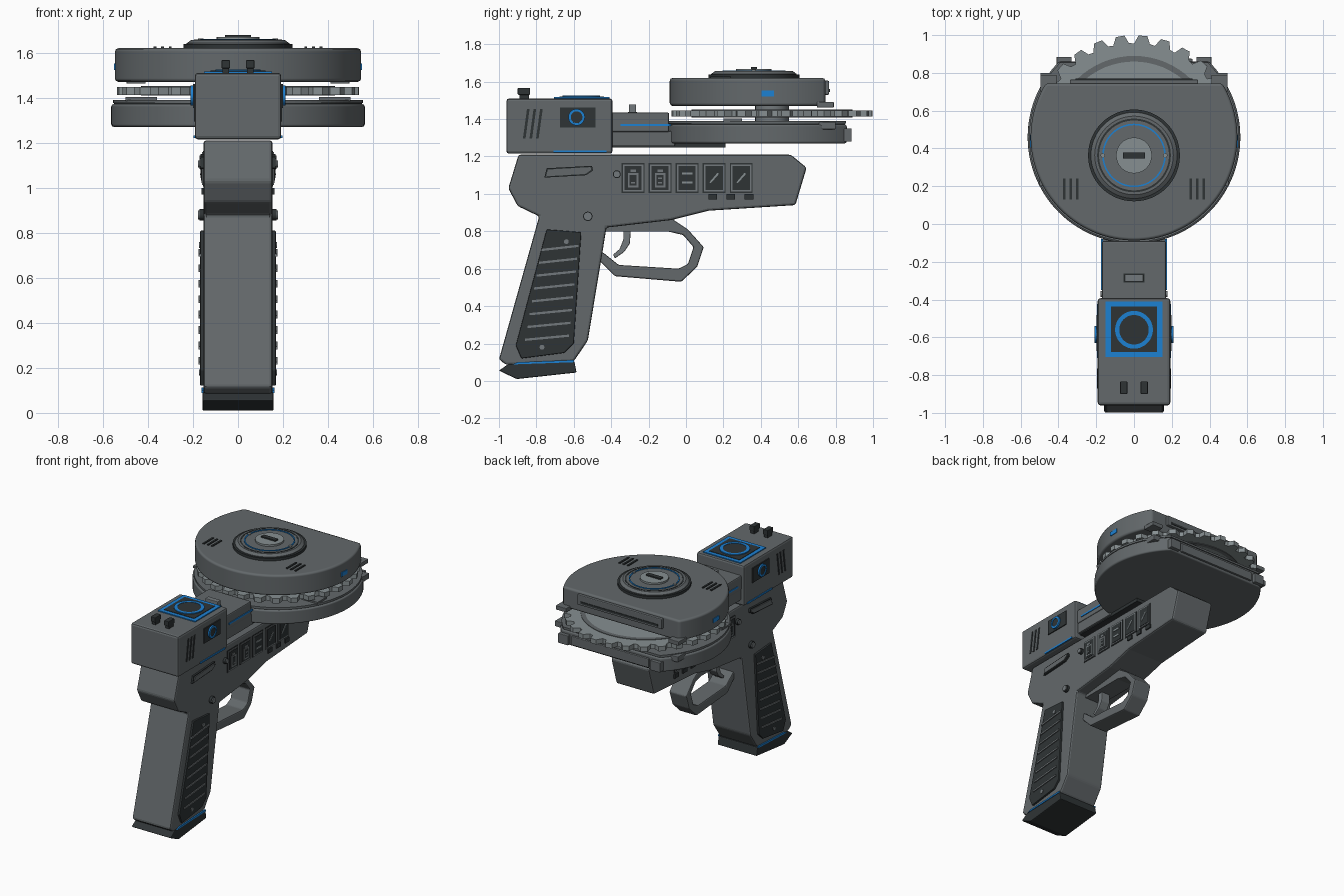
import bpy, bmesh
from math import sin, cos, pi, asin
from mathutils import Vector

if "Cube" in bpy.data.objects:
    bpy.data.objects.remove(bpy.data.objects["Cube"])


def material(name, rgb):
    m = bpy.data.materials.new(name)
    m.use_nodes = True
    m.diffuse_color = (*rgb, 1)
    node = next(n for n in m.node_tree.nodes if n.type == 'BSDF_PRINCIPLED')
    node.inputs["Base Color"].default_value = (*rgb, 1)
    return m


BODY = material("gunmetal grey", (.125, .14, .147))
DARK = material("charcoal", (.028, .034, .036))
BLUE = material("bright blue", (.012, .22, .65))
STEEL = material("light steel", (.24, .275, .285))
MID = material("mid grey", (.17, .19, .2))


def finish(name, bm, mat, bevel=0, smooth=False):
    bmesh.ops.recalc_face_normals(bm, faces=bm.faces)
    me = bpy.data.meshes.new(name)
    bm.to_mesh(me)
    bm.free()
    ob = bpy.data.objects.new(name, me)
    bpy.context.collection.objects.link(ob)
    me.materials.append(mat)
    if smooth:
        bpy.ops.object.select_all(action='DESELECT')
        ob.select_set(True)
        bpy.context.view_layer.objects.active = ob
        bpy.ops.object.shade_smooth_by_angle(angle=pi / 6)
    if bevel:
        mod = ob.modifiers.new("bevel", 'BEVEL')
        mod.width, mod.segments = bevel, 2
        mod.limit_method, mod.angle_limit = 'ANGLE', pi / 9
        mod.harden_normals = smooth
    return ob


def prism(name, pts, lo, hi, axis, mat, bevel=0, smooth=False):
    """Extrude a (y, z) outline along x, or an (x, y) outline along z."""
    bm = bmesh.new()
    place = (lambda p: (lo, *p)) if axis == 'x' else (lambda p: (*p, lo))
    face = bm.faces.new([bm.verts.new(place(p)) for p in pts])
    res = bmesh.ops.extrude_face_region(bm, geom=[face])
    move = Vector((hi - lo, 0, 0) if axis == 'x' else (0, 0, hi - lo))
    bmesh.ops.translate(bm, vec=move, verts=[v for v in res['geom'] if isinstance(v, bmesh.types.BMVert)])
    return finish(name, bm, mat, bevel, smooth)


def rect(y, z, w, h):
    return [(y - w / 2, z - h / 2), (y + w / 2, z - h / 2), (y + w / 2, z + h / 2), (y - w / 2, z + h / 2)]


def circle(y, z, r, n=32):
    return [(y + r * cos(2 * pi * i / n), z + r * sin(2 * pi * i / n)) for i in range(n)]


def box(name, x, y, z, mat, bevel=0):
    pts = [(x[0], y[0]), (x[1], y[0]), (x[1], y[1]), (x[0], y[1])]
    return prism(name, pts, z[0], z[1], 'z', mat, bevel)


def both_sides(name, pts, x0, x1, mat, bevel=0):
    for side, s in (("left", 1), ("right", -1)):
        prism(f"{name}_{side}", pts, s * x0, s * x1, 'x', mat, bevel)


def lathe(name, centre, profile, mat, axis='z', n=64):
    """Revolve a closed (radius, height) loop about z, or about x."""
    bm = bmesh.new()
    rings = []
    for i in range(n):
        a = 2 * pi * i / n
        ring = []
        for r, h in profile:
            p = (r * cos(a), r * sin(a), h) if axis == 'z' else (h, r * cos(a), r * sin(a))
            ring.append(bm.verts.new(Vector(centre) + Vector(p)))
        rings.append(ring)
    k = len(profile)
    for i in range(n):
        a, b = rings[i], rings[(i + 1) % n]
        for j in range(k):
            bm.faces.new((a[j], b[j], b[(j + 1) % k], a[(j + 1) % k]))
    return finish(name, bm, mat, smooth=True)


def ring(name, centre, r0, r1, h, mat, axis='z'):
    return lathe(name, centre, [(r0, 0), (r1, 0), (r1, h), (r0, h)], mat, axis)


# Frame and grip
frame = [(-.895, 1.21), (-.95, 1.03), (-.9, .935), (-.785, .88), (-1, .115), (-.96, .085), (-.6, .105),
         (-.525, .215), (-.425, .82), (-.08, .86), (.12, .91), (.585, .94), (.645, 1.14), (.56, 1.21)]
prism("frame_and_grip", frame, -.153, .153, 'x', BODY, .012)
prism("grip_base", [(-1, .055), (-.905, .01), (-.585, .045), (-.597, .105), (-.95, .09)], -.158, .158, 'x', DARK, .006)
both_sides("grip_base_stripe", [(-.93, .088), (-.6, .1), (-.6, .112), (-.9, .1)], .153, .162, BLUE)

# Grip panels with ridges and screws
panel = [(-.745, .81), (-.56, .795), (-.6, .2), (-.65, .15), (-.88, .12), (-.91, .19)]
both_sides("grip_panel", panel, .15, .168, DARK, .005)
for i in range(8):
    t = i / 7
    y0, y1, z = -.775 - .085 * t, -.575 - .05 * t, .7 - .48 * t
    both_sides(f"grip_ridge_{i}", [(y0, z - .006), (y1, z + .016), (y1, z + .028), (y0, z + .006)], .165, .175, MID)
for i, (y, z) in enumerate([(-.64, .745), (-.77, .18)]):
    both_sides(f"grip_screw_{i}", circle(y, z, .013, 12), .165, .173, MID)

# Trigger guard and trigger
guard = [(-.48, .66), (-.46, .64), (-.38, .56), (-.025, .53), (.06, .61), (.095, .715), (.01, .81), (-.08, .87),
         (-.1, .8), (-.015, .78), (.04, .715), (.01, .625), (-.04, .6), (-.36, .62), (-.435, .68), (-.47, .7)]
prism("trigger_guard", guard, -.07, .07, 'x', BODY, .008)
prism("trigger_guard_top", [(-.45, .84), (-.44, .8), (-.08, .8), (-.06, .87)], -.07, .07, 'x', BODY)
prism("trigger", [(-.335, .81), (-.335, .755), (-.355, .705), (-.39, .675), (-.38, .655), (-.33, .69),
                  (-.3, .735), (-.295, .81)], -.035, .035, 'x', MID, .005)

# Frame side details
both_sides("frame_slot_rim", [(-.757, 1.087), (-.535, 1.1), (-.497, 1.125), (-.503, 1.15), (-.745, 1.137)], .15, .166, DARK)
both_sides("frame_slot", [(-.748, 1.094), (-.538, 1.107), (-.507, 1.128), (-.51, 1.143), (-.738, 1.13)], .15, .172, BODY)
for i, (y, z, r) in enumerate([(-.37, 1.105, .021), (-.525, .88, .025)]):
    both_sides(f"frame_pin_rim_{i}", circle(y, z, r), .15, .17, DARK)
    both_sides(f"frame_pin_{i}", circle(y, z, r - .005), .15, .177, MID)

# Five framed switch plates with raised marks
for i in range(5):
    y, z = -.283 + .1445 * i, 1.085
    both_sides(f"switch_edge_{i}", rect(y, z, .122, .158), .15, .156, DARK)
    both_sides(f"switch_rim_{i}", rect(y, z, .11, .146), .15, .159, MID)
    both_sides(f"switch_face_{i}", rect(y, z, .092, .128), .15, .162, DARK)
    if i < 2:
        both_sides(f"switch_can_{i}", rect(y, z - .012, .056, .08), .15, .165, MID)
        both_sides(f"switch_cap_{i}", rect(y, z + .038, .03, .014), .15, .165, MID)
        both_sides(f"switch_window_{i}", rect(y, z - .012, .036, .058), .15, .167, DARK)
        for k in range(i + 1):
            both_sides(f"switch_bar_{i}_{k}", rect(y, z - .025 + .024 * k, .022, .008), .15, .169, MID)
    elif i == 2:
        for k in (-1, 1):
            both_sides(f"switch_dash_{k + 1}", rect(y, z + .024 * k, .055, .012), .15, .165, STEEL)
    else:
        both_sides(f"switch_slash_{i}", [(y - .026, z - .024), (y - .018, z - .028), (y + .026, z + .022),
                                         (y + .018, z + .028)], .15, .165, STEEL)
for i in range(3):
    both_sides(f"frame_tab_{i}", rect(.143 + .097 * i, .985, .046, .03), .15, .162, DARK)

# Rear housing
box("rear_housing", (-.192, .192), (-.96, -.393), (1.215, 1.51), BODY, .014)
for i in range(3):
    y = -.872 + .035 * i
    both_sides(f"housing_vent_{i}", [(y, 1.295), (y + .014, 1.295), (y + .036, 1.455), (y + .022, 1.455)], .19, .196, DARK)
both_sides("housing_side_plate", rect(-.578, 1.408, .19, .106), .19, .199, DARK)
both_sides("housing_stripe", rect(-.567, 1.227, .285, .012), .188, .197, BLUE)
for side, s in (("left", 1), ("right", -1)):
    ring(f"side_knob_{side}", (s * .195, -.585, 1.41), .031, .044, s * .015, BLUE, 'x')
both_sides("side_knob_centre", circle(-.585, 1.41, .031), .195, .206, DARK)
box("top_plate", (-.15, .15), (-.705, -.41), (1.508, 1.517), BLUE)
box("top_plate_inset", (-.122, .122), (-.677, -.438), (1.51, 1.52), DARK)
ring("top_dial_ring", (0, -.56, 1.518), .078, .1, .008, BLUE)
prism("top_dial", circle(0, -.56, .078), 1.518, 1.524, 'z', DARK)
for side, x in (("left", .054), ("right", -.054)):
    box(f"sight_post_{side}", (x - .014, x + .014), (-.89, -.84), (1.5, 1.54), DARK)
    box(f"sight_cap_{side}", (x - .019, x + .019), (-.9, -.833), (1.53, 1.567), DARK, .004)

# Neck and rail joining the housing to the disc
box("neck", (-.17, .17), (-.4, -.09), (1.33, 1.435), BODY, .008)
box("neck_base", (-.165, .165), (-.4, -.06), (1.255, 1.335), BODY, .004)
box("neck_rail", (-.15, .15), (-.4, .21), (1.247, 1.275), DARK)
both_sides("neck_stripe", rect(-.215, 1.368, .27, .012), .165, .175, BLUE)
box("neck_button_rim", (-.056, .056), (-.31, -.262), (1.43, 1.437), DARK)
box("neck_button", (-.05, .05), (-.305, -.267), (1.43, 1.478), MID, .004)

# Disc housing: two cut rounds with a toothed blade between
CY = .46


def cut_round(r, cut):
    a0 = asin((cut - CY) / r)
    n = 90
    return [(r * cos(a), CY + r * sin(a)) for a in (pi - a0 + (pi + 2 * a0) * i / n for i in range(n + 1))]


prism("upper_disc", cut_round(.547, .745), 1.47, 1.62, 'z', BODY, .016, True)
prism("lower_disc", cut_round(.563, .86), 1.27, 1.372, 'z', BODY, .012, True)
prism("lower_disc_seam", cut_round(.55, .85), 1.365, 1.378, 'z', DARK)
prism("lower_disc_lid", cut_round(.555, .855), 1.376, 1.39, 'z', BODY)
prism("hub", circle(0, CY, .09), 1.38, 1.48, 'z', MID, smooth=True)

TEETH = 28
blade = []
for i in range(TEETH):
    for f, r in ((0, .495), (.25, .5), (.42, .54), (.8, .538)):
        a = 2 * pi * (i + f) / TEETH
        blade.append((r * cos(a), CY + r * sin(a)))
prism("blade", blade, 1.413, 1.447, 'z', STEEL)
ring("blade_band", (0, CY, 1.409), .4, .43, .042, BODY)

# Clips, pads and back plates at the disc opening
for side, s in (("left", 1), ("right", -1)):
    xs = sorted((s * .41, s * .495))
    box(f"upper_clip_{side}", xs, (.7, .79), (1.462, 1.492), BODY, .004)
    box(f"lower_clip_{side}", xs, (.71, .8), (1.345, 1.385), BODY, .004)
    box(f"lower_pad_{side}", sorted((s * .36, s * .5)), (.2, .3), (1.385, 1.402), BODY)
    box(f"corner_block_{side}", sorted((s * .33, s * .41)), (.84, .885), (1.28, 1.35), BODY, .004)
box("upper_back_plate", (-.34, .34), (.74, .765), (1.53, 1.605), BODY, .006)
box("upper_back_slot", (-.31, .31), (.74, .769), (1.545, 1.56), DARK)
box("lower_back_plate", (-.31, .31), (.85, .875), (1.285, 1.35), BODY, .005)
both_sides("disc_marker", rect(.438, 1.537, .066, .03), .542, .551, BLUE)
for s in (-1, 1):
    for i in range(3):
        x = s * .335 + (i - 1) * .034
        box(f"disc_vent_{s + 1}_{i}", (x - .006, x + .006), (.13, .24), (1.615, 1.627), DARK)

# Dial on the upper disc
D = (0, .363)
ring("dial_rim", (*D, 1.615), .2, .243, .024, DARK)
lathe("dial_body", (*D, 1.615), [(.001, 0), (.228, 0), (.228, .027), (.208, .041), (.001, .041)], BODY)
ring("dial_groove", (*D, 1.65), .185, .195, .008, DARK)
ring("dial_blue_ring", (*D, 1.65), .16, .168, .011, BLUE)
prism("dial_centre", circle(*D, .095), 1.65, 1.669, 'z', STEEL, smooth=True)
box("dial_slot", (-.058, .058), (.347, .379), (1.66, 1.678), DARK)
for s in (-1, 1):
    prism(f"dial_dot_{s + 1}", circle(s * .165, .363, .012, 12), 1.65, 1.664, 'z', STEEL)
